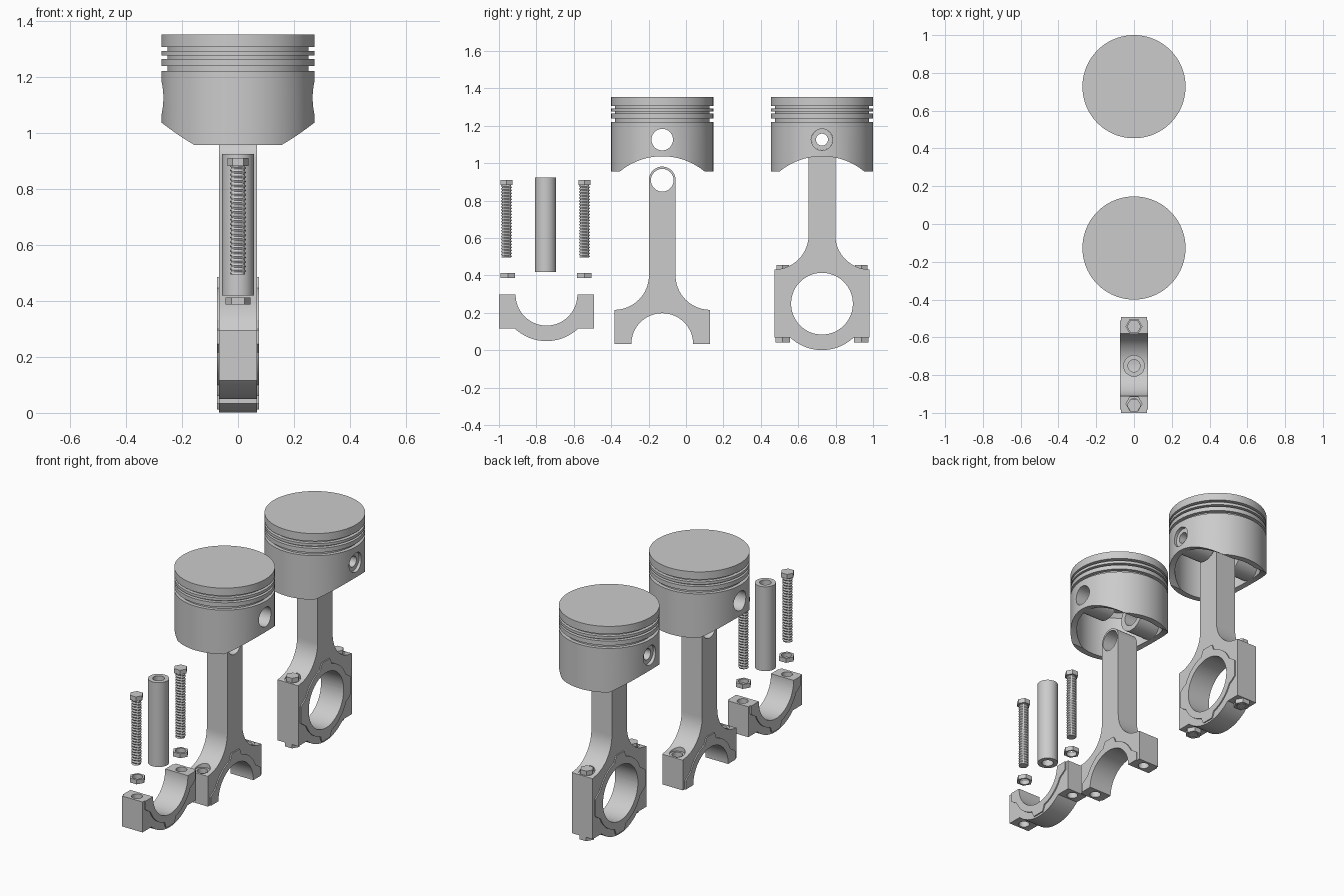
import bpy, bmesh, math
from mathutils import Matrix

if "Cube" in bpy.data.objects:
    bpy.data.objects.remove(bpy.data.objects["Cube"])

C = bpy.context.scene.collection
ZA, ZB = 0.033, 0.249          # big-end centre heights: loose rod, assembled rod
YA, YB, YC = -0.127, 0.727, -0.746


def obj(name, bm):
    bmesh.ops.recalc_face_normals(bm, faces=bm.faces)
    me = bpy.data.meshes.new(name)
    bm.to_mesh(me)
    bm.free()
    o = bpy.data.objects.new(name, me)
    C.objects.link(o)
    return o


def prism(name, pts, h):
    """Extrude a (y, z) outline from x=-h to x=h."""
    bm = bmesh.new()
    f = bm.faces.new([bm.verts.new((-h, y, z)) for y, z in pts])
    r = bmesh.ops.extrude_face_region(bm, geom=[f])
    bmesh.ops.translate(bm, vec=(2 * h, 0, 0),
                        verts=[v for v in r['geom'] if isinstance(v, bmesh.types.BMVert)])
    return obj(name, bm)


def cyl(name, r, length, loc=(0, 0, 0), axis='Z', segs=64):
    bm = bmesh.new()
    rot = Matrix.Rotation(math.pi / 2, 4, 'Y') if axis == 'X' else Matrix.Rotation(math.pi / 2, 4, 'Z')
    bmesh.ops.create_cone(bm, cap_ends=True, segments=segs, radius1=r, radius2=r,
                          depth=length, matrix=Matrix.Translation(loc) @ rot)
    return obj(name, bm)


def lathe(name, profile, segs=96):
    bm = bmesh.new()
    vs = [bm.verts.new((r, 0, z)) for r, z in profile]
    es = [bm.edges.new(p) for p in zip(vs, vs[1:])]
    bmesh.ops.spin(bm, geom=vs + es, cent=(0, 0, 0), axis=(0, 0, 1),
                   angle=2 * math.pi, steps=segs, use_merge=True)
    bmesh.ops.remove_doubles(bm, verts=bm.verts, dist=1e-5)
    return obj(name, bm)


def boolean(o, tool, op='DIFFERENCE'):
    m = o.modifiers.new('b', 'BOOLEAN')
    m.object, m.operation, m.solver = tool, op, 'EXACT'
    bpy.context.view_layer.update()
    me = bpy.data.meshes.new_from_object(o.evaluated_get(bpy.context.evaluated_depsgraph_get()))
    o.modifiers.clear()
    o.data = me
    bpy.data.objects.remove(tool)


def arc(cy, cz, r, a0, a1, n):
    return [(cy + r * math.cos(math.radians(a0 + (a1 - a0) * i / n)),
             cz + r * math.sin(math.radians(a0 + (a1 - a0) * i / n))) for i in range(n + 1)]


def place(o, name, loc):
    c = bpy.data.objects.new(name, o.data)
    C.objects.link(c)
    c.location = loc


# Piston: lathed body with ring grooves and hollow skirt
R, G = 0.273, 0.252
piston = lathe('piston', [(0, 1.353), (R, 1.353), (R, 1.307), (G, 1.307), (G, 1.293), (R, 1.293),
                          (R, 1.277), (G, 1.277), (G, 1.265), (R, 1.265), (R, 1.239), (G, 1.239),
                          (G, 1.221), (R, 1.221), (R, 0.957), (0.238, 0.957), (0.238, 1.215),
                          (0.22, 1.24), (0, 1.24)])
for s in (-1, 1):
    boolean(piston, cyl('boss', 0.09, 0.16, (s * 0.169, 0, 1.126), 'X'), 'UNION')
boolean(piston, cyl('pin_hole', 0.0575, 1, (0, 0, 1.126), 'X'))
boolean(piston, cyl('skirt_arch', 0.356, 1, (0, 0, 0.681), 'X', 128))


# Raised bearing lip with keyed tabs, half ring above z = 0
def lip():
    a, b = 0.205, 0.236
    pts = [(b, 0), (b, 0.05), (0.212, 0.068)]
    pts += arc(0, 0, a, 24, 75, 12) + [(0.042, b - 0.008), (0.036, b)]
    pts += [(-y, z) for y, z in reversed(pts)]
    return prism('lip', pts, 0.075)


def finish_big_end(o, sign):
    tool = lip()
    if sign < 0:
        tool.data.transform(Matrix.Rotation(math.pi, 4, 'X'))
    boolean(o, tool, 'UNION')
    boolean(o, cyl('bore', 0.165, 1, axis='X', segs=96))
    for s in (-1, 1):
        boolean(o, cyl('bolt_hole', 0.03, 1, (0, s * 0.21, 0), segs=32))


# Connecting rod: shank, fillets, shoulders
side = [(0.254, 0), (0.254, 0.181)] + arc(0.256, 0.368, 0.185, 268, 180, 16)
side += arc(0, 0.878, 0.071, 0, 90, 14)
rod = prism('connecting_rod', side + [(-y, z) for y, z in reversed(side[:-1])], 0.068)
boolean(rod, cyl('small_end_hole', 0.0605, 1, (0, 0, 0.876), 'X'))
finish_big_end(rod, 1)
for s in (-1, 1):
    boolean(rod, cyl('spotface', 0.043, 0.2, (0, s * 0.21, 0.28), segs=48))

# Bearing cap
half = [(0.254, 0), (0.254, -0.182)] + arc(0, 0, 0.248, -47.2, -90, 16)
cap = prism('bearing_cap', half + [(-y, z) for y, z in reversed(half[:-1])], 0.068)
finish_big_end(cap, -1)

# Hollow wrist pin
pin = cyl('wrist_pin', 0.057, 0.505)
boolean(pin, cyl('pin_bore', 0.032, 1))

# Nut
nut = cyl('nut', 0.045, 0.026, segs=6)
boolean(nut, cyl('nut_bore', 0.029, 1, segs=32))

# Bolt: helical threaded shaft plus hex head
bm = bmesh.new()
S, L, P = 24, 0.388, 0.016
rows = []
for i in range(98):
    z = -L * i / 97
    row = []
    for k in range(S):
        t = (z / P + k / S) % 1
        r = 0.023 + 0.006 * (1 - abs(2 * t - 1))
        row.append(bm.verts.new((r * math.cos(2 * math.pi * k / S), r * math.sin(2 * math.pi * k / S), z)))
    rows.append(row)
for a, b in zip(rows, rows[1:]):
    for k in range(S):
        bm.faces.new((a[k], a[(k + 1) % S], b[(k + 1) % S], b[k]))
bm.faces.new(rows[0])
bm.faces.new(rows[-1])
bmesh.ops.create_cone(bm, cap_ends=True, segments=6, radius1=0.038, radius2=0.038, depth=0.027,
                      matrix=Matrix.Translation((0, 0, 0.0135)) @ Matrix.Rotation(math.pi / 2, 4, 'Z'))
bolt = obj('bolt', bm)

# Assembled set
place(piston, 'assembled_piston', (0, YB, 0))
place(rod, 'assembled_rod', (0, YB, ZB))
place(cap, 'assembled_cap', (0, YB, ZB))
o = bpy.data.objects.new('assembled_pin', pin.data)
C.objects.link(o)
o.location, o.rotation_euler = (0, YB, 1.126), (0, math.pi / 2, 0)
for s, n in ((-1, 'near'), (1, 'far')):
    place(bolt, 'assembled_bolt_' + n, (0, YB + s * 0.21, ZB + 0.181))
    place(nut, 'assembled_nut_' + n, (0, YB + s * 0.21, ZB - 0.195))

# Exploded set
piston.location = (0, YA, 0)
rod.location = (0, YA, ZA)
cap.location = (0, YC, 0.297)
pin.location = (0, -0.751, 0.672)
bolt.location = (0, -0.96, 0.883)
nut.location = (0, -0.952, 0.4)
place(bolt, 'bolt_far', (0, -0.543, 0.883))
place(nut, 'nut_far', (0, -0.543, 0.4))

# Smooth the round surfaces, keep hard edges
for o in C.objects:
    o.select_set(True)
bpy.context.view_layer.objects.active = piston
bpy.ops.object.shade_smooth_by_angle(angle=math.radians(30))
